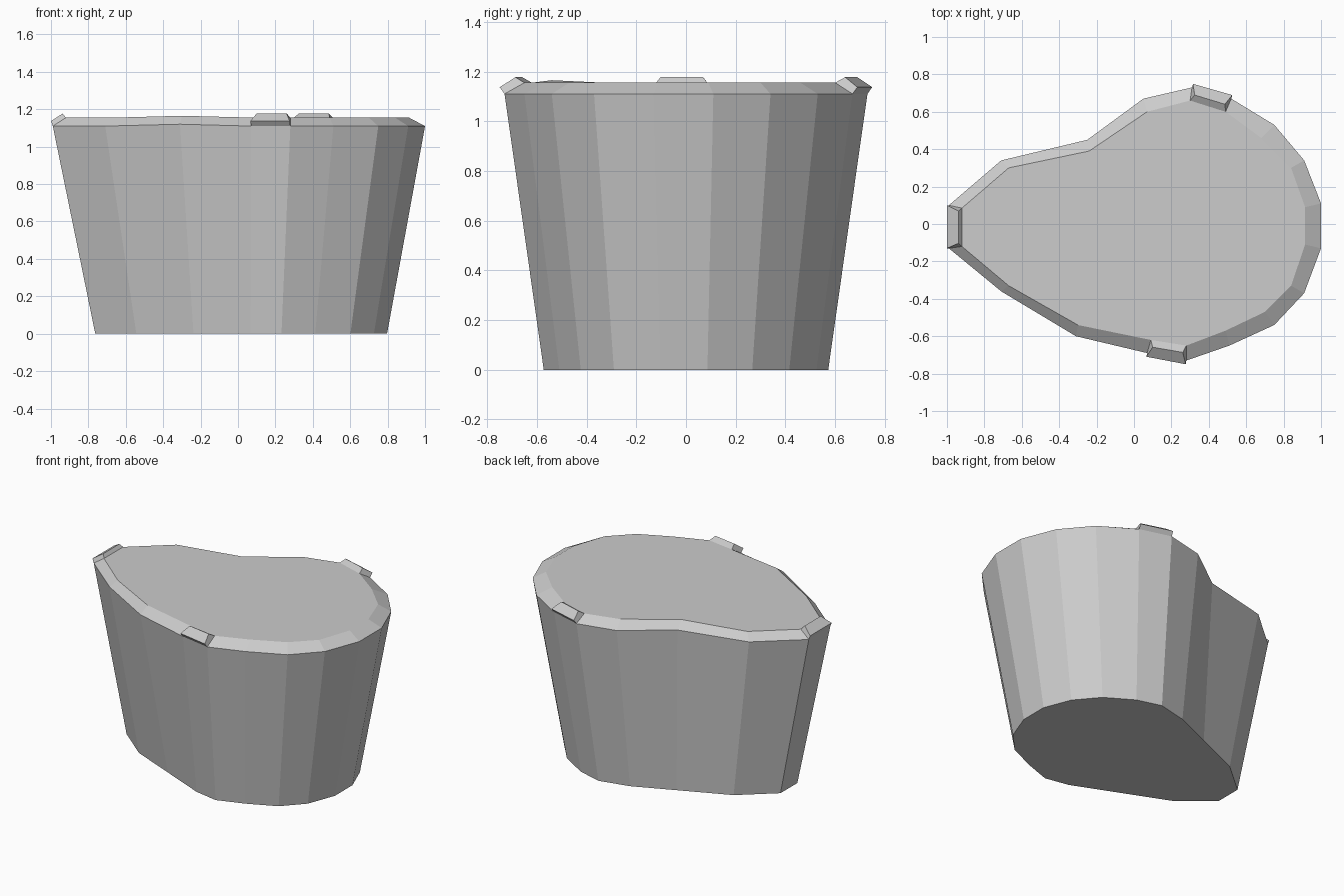
import bpy
import bmesh
from mathutils import Vector

if "Cube" in bpy.data.objects:
    bpy.data.objects.remove(bpy.data.objects["Cube"], do_unlink=True)

stone = bpy.data.materials.new("grey_stone")
stone.use_nodes = True
colour = (0.6, 0.6, 0.6, 1)
stone.diffuse_color = colour
stone.node_tree.nodes["Principled BSDF"].inputs["Base Color"].default_value = colour

# Teardrop outlines, anticlockwise from the pointed end
RIM = [(-.99, -.13), (-.71, -.36), (-.31, -.60), (.07, -.69), (.28, -.73), (.51, -.65),
       (.75, -.54), (.91, -.37), (1, -.13), (1, .11), (.91, .34), (.75, .53),
       (.52, .67), (.31, .73), (.05, .67), (-.25, .45), (-.71, .34), (-.99, .10)]
CAP = [(-.92, -.12), (-.67, -.33), (-.30, -.54), (.09, -.62), (.28, -.65), (.49, -.57),
       (.70, -.47), (.84, -.33), (.915, -.11), (.915, .09), (.84, .30), (.68, .46),
       (.49, .60), (.30, .66), (.07, .60), (-.24, .39), (-.67, .30), (-.92, .085)]
RIM_Z, CAP_Z = 1.11, 1.155


def foot(p):
    """Taper a rim point down to the ground."""
    return (p[0] * .784 + .013, p[1] * .784, 0)


def finish(bm, name):
    bmesh.ops.recalc_face_normals(bm, faces=bm.faces)
    mesh = bpy.data.meshes.new(name)
    bm.to_mesh(mesh)
    bm.free()
    mesh.materials.append(stone)
    obj = bpy.data.objects.new(name, mesh)
    bpy.context.collection.objects.link(obj)


# Tapered body with a sloped rim
feet = [foot(p) for p in RIM]
a, b = Vector(feet[14]), Vector(feet[16])
feet[15] = a.lerp(b, .45)          # the hollow flattens out at the foot
a, b = Vector(feet[1]), Vector(feet[3])
feet[2] = a.lerp(b, .5)
bm = bmesh.new()
rings = [[bm.verts.new(p) for p in feet],
         [bm.verts.new((x, y, RIM_Z)) for x, y in RIM],
         [bm.verts.new((x, y, CAP_Z)) for x, y in CAP]]
rings[1][2].co.z += .01
rings[2][2].co.z += .01
n = len(RIM)
for low, high in zip(rings, rings[1:]):
    for i in range(n):
        j = (i + 1) % n
        bm.faces.new((low[i], low[j], high[j], high[i]))
bm.faces.new(rings[0][::-1])
bm.faces.new(rings[2])
finish(bm, "rock_body")


def rim_ridge(name, i, out, ridge_mix):
    """Small raised ridge over the rim segment starting at point i."""
    j = (i + 1) % n
    p, q = Vector(RIM[i]), Vector(RIM[j])
    c, d = Vector(CAP[i]), Vector(CAP[j])
    along = (q - p).normalized()
    outward = Vector((along.y, -along.x)) * out
    bm = bmesh.new()
    ends = []
    for r, s, inset in ((p, c, along), (q, d, -along)):
        ridge = r.lerp(s, ridge_mix) + inset * .02
        profile = ((r, RIM_Z), (r + outward, RIM_Z + .027), (ridge, CAP_Z + .022), (s, CAP_Z))
        ends.append([bm.verts.new((v.x, v.y, z)) for v, z in profile])
    for k in range(4):
        m = (k + 1) % 4
        bm.faces.new((ends[0][k], ends[1][k], ends[1][m], ends[0][m]))
    for end in ends:
        bm.faces.new(end)
    finish(bm, name)


rim_ridge("front_ridge", 3, .02, .5)
rim_ridge("back_ridge", 12, .02, .5)
rim_ridge("tip_ridge", 17, .01, .75)
